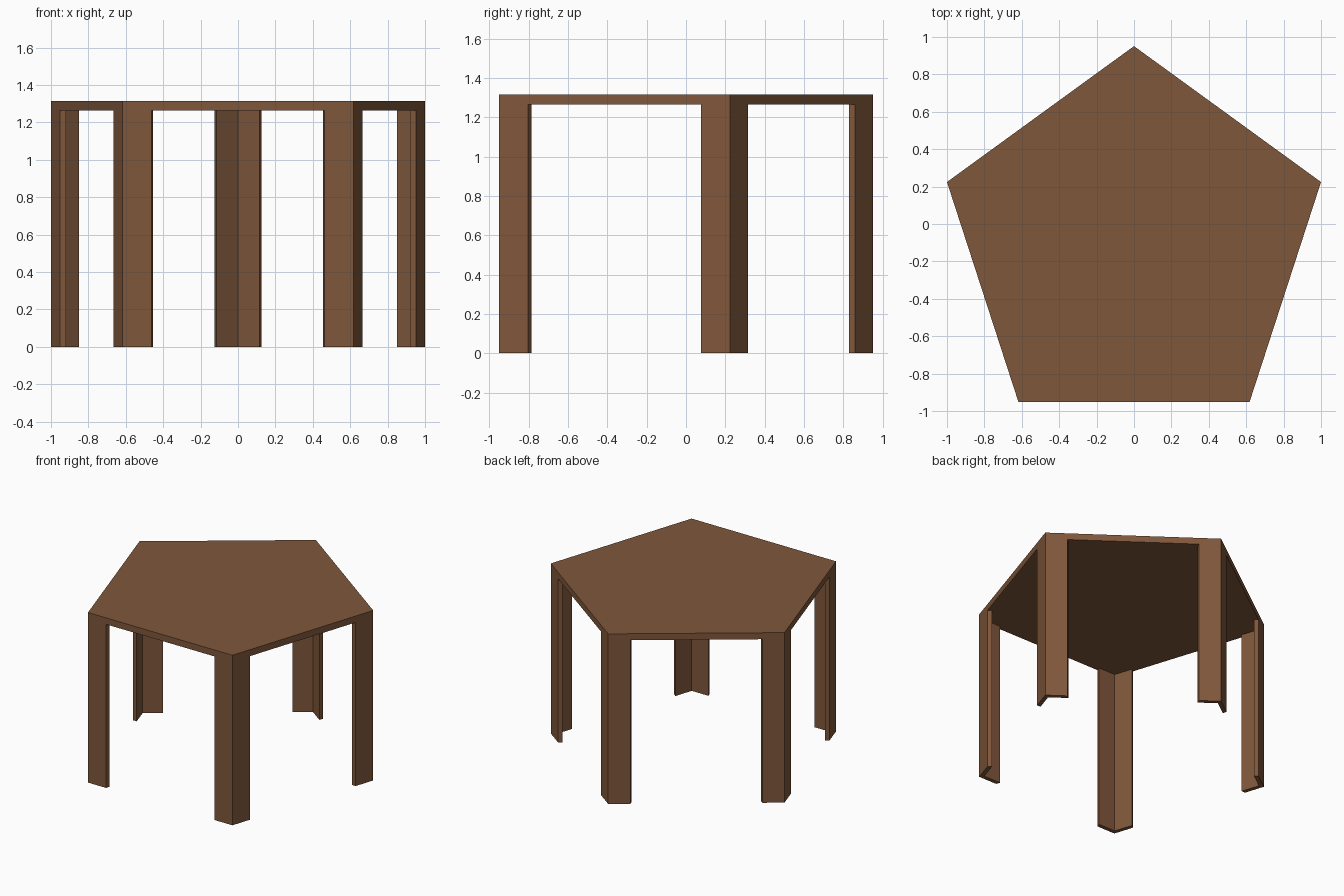
import bpy, bmesh, math
from mathutils import Vector

if "Cube" in bpy.data.objects:
    bpy.data.objects.remove(bpy.data.objects["Cube"])

R = 1 / math.sin(math.radians(72))     # pentagon circumradius for a width of 2
CY = 0.951 - R                         # pentagon centre so that depth is centred
TOP, UNDER = 1.315, 1.265              # table top heights
ARM, THICK = 0.155, 0.03               # leg arm length and board thickness
FLARE = THICK * math.tan(math.radians(18))  # slanted arm ends

wood = bpy.data.materials.new("brown wood")
wood.diffuse_color = (0.214, 0.095, 0.043, 1)
wood.use_nodes = True
wood.node_tree.nodes["Principled BSDF"].inputs["Base Color"].default_value = wood.diffuse_color


def prism(name, outline, z0, z1):
    """Extrude a flat outline between two heights."""
    bm = bmesh.new()
    face = bm.faces.new([bm.verts.new((p.x, p.y, z0)) for p in outline])
    ext = bmesh.ops.extrude_face_region(bm, geom=[face])
    for v in ext["geom"]:
        if isinstance(v, bmesh.types.BMVert):
            v.co.z = z1
    bmesh.ops.recalc_face_normals(bm, faces=bm.faces)
    mesh = bpy.data.meshes.new(name)
    bm.to_mesh(mesh)
    bm.free()
    mesh.materials.append(wood)
    obj = bpy.data.objects.new(name, mesh)
    bpy.context.collection.objects.link(obj)
    return obj


centre = Vector((0, CY))
corners = [centre + R * Vector((math.cos(a), math.sin(a)))
           for a in (math.radians(90 + 72 * i) for i in range(5))]

# Pentagonal table top
prism("table_top", corners, UNDER, TOP)

# Angled V-section leg at each corner, its arms following the table edges
names = ["back", "left", "front_left", "front_right", "right"]
for i, c in enumerate(corners):
    inner = c + (centre - c).normalized() * THICK / math.sin(math.radians(54))
    ends = []
    for other in (corners[i - 1], corners[(i + 1) % 5]):
        along = (other - c).normalized()
        inward = ((c + other) / 2 - centre).normalized() * -1
        outer_end = c + along * ARM
        ends.append((outer_end, outer_end + along * FLARE + inward * THICK))
    (a_out, a_in), (b_out, b_in) = ends
    prism(names[i] + "_leg", [c, b_out, b_in, inner, a_in, a_out], 0, UNDER)
